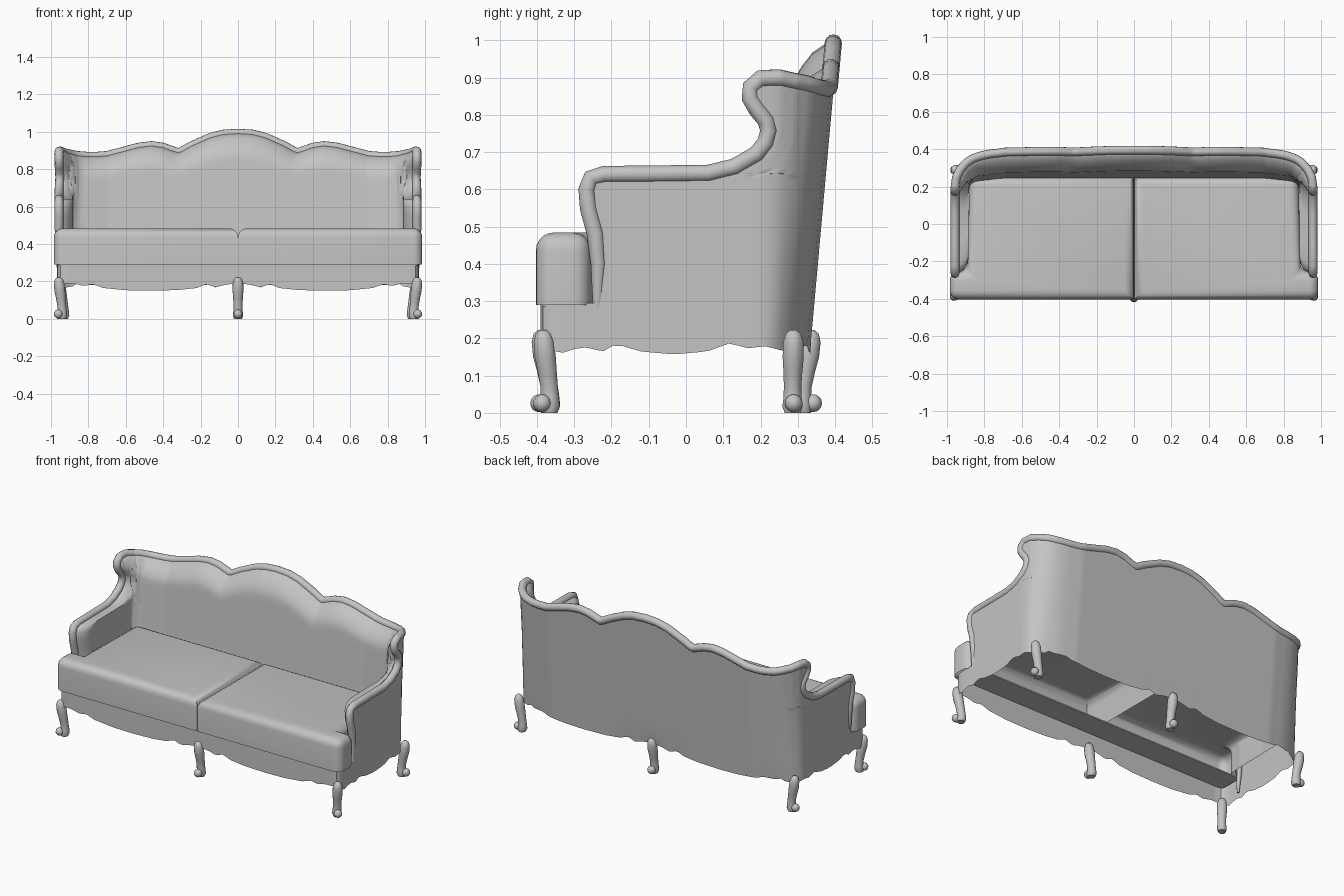
import bpy, bmesh, math
from mathutils import Vector

cube = bpy.data.objects.get("Cube")
if cube:
    bpy.data.objects.remove(cube, do_unlink=True)

mat = bpy.data.materials.new("grey upholstery")
mat.use_nodes = True
grey = (0.55, 0.55, 0.55, 1)
mat.diffuse_color = grey
mat.node_tree.nodes["Principled BSDF"].inputs["Base Color"].default_value = grey


def finish(obj, angle=40):
    """Give the object its material and smooth shading."""
    obj.data.materials.clear()
    obj.data.materials.append(mat)
    bpy.ops.object.select_all(action='DESELECT')
    obj.select_set(True)
    bpy.context.view_layer.objects.active = obj
    bpy.ops.object.shade_smooth_by_angle(angle=math.radians(angle))


def from_bmesh(name, bm):
    bmesh.ops.recalc_face_normals(bm, faces=bm.faces)
    mesh = bpy.data.meshes.new(name)
    bm.to_mesh(mesh)
    bm.free()
    obj = bpy.data.objects.new(name, mesh)
    bpy.context.collection.objects.link(obj)
    return obj


def lerp_table(table, t):
    for (a, va), (b, vb) in zip(table, table[1:]):
        if t <= b:
            return va + (vb - va) * max(0, (t - a) / (b - a))
    return table[-1][1]


def grid_faces(bm, rows):
    for lo, hi in zip(rows, rows[1:]):
        for j in range(len(lo) - 1):
            bm.faces.new((lo[j], lo[j + 1], hi[j + 1], hi[j]))


def mirror_x(obj):
    m = obj.modifiers.new("mirror", 'MIRROR')
    m.merge_threshold = 0.002


# Scalloped lower edge, along the long sides (by x) and the ends (by y)
SKIRT_X = [(0, .19), (.07, .182), (.12, .168), (.17, .186), (.22, .165), (.32, .154), (.47, .15),
           (.6, .153), (.72, .165), (.78, .186), (.82, .175), (.88, .19)]
SKIRT_Y = [(-.39, .19), (-.35, .155), (-.28, .178), (-.22, .165), (-.185, .185), (-.12, .165),
           (-.03, .157), (.06, .165), (.12, .187), (.175, .172), (.21, .18), (.27, .165), (.34, .19)]


def skirt(x, y):
    return lerp_table(SKIRT_X, x) if x < .88 else lerp_table(SKIRT_Y, y)


# Side silhouette of arm and wing, as (y, z), rising from the seat front
ARM = [(-.245, .2), (-.237, .3), (-.235, .4), (-.243, .48), (-.262, .55), (-.266, .6),
       (-.255, .63), (-.22, .64), (-.1, .641), (.06, .643), (.13, .66), (.19, .695), (.215, .725),
       (.224, .757), (.215, .785), (.19, .815), (.172, .845), (.174, .875), (.2, .897)]
# Plan of the rounded back corner, x by y, and its run into the back
BEND = [(.2, .957), (.25, .95), (.29, .93), (.325, .9)]
CORNER = [(.88, .341), (.86, .353), (.83, .364), (.8, .372), (.76, .379), (.72, .383)]
# Crest height of the back by x
CREST = [(0, .993), (.08, .988), (.15, .97), (.25, .925), (.3, .897), (.32, .89), (.35, .9),
         (.4, .918), (.46, .927), (.53, .919), (.6, .9), (.7, .874), (.78, .868), (.86, .874),
         (.93, .89), (.95, .899), (.957, .897)]
SIDE_COLS = 22
BACK_COLS = 36


def wall_row(y0, z0):
    """One level of the half wall, from the arm front round to the back centre."""
    f = (z0 - .2) / .697
    ys = [y0 + (.325 - y0) * i / SIDE_COLS for i in range(SIDE_COLS + 1)]
    plan = [(lerp_table(BEND, y), y) for y in ys] + CORNER
    plan += [(.72 * (1 - i / BACK_COLS), .387) for i in range(1, BACK_COLS + 1)]
    pts = []
    for x, y in plan:
        lean = min(1, max(0, (y - .2) / .15))
        z = .2 + f * (lerp_table(CREST, x) - .2)
        pts.append(Vector((x, y + lean * (z - .9) * .09, z)))
    return pts


def offset_row(pts, amount):
    """Move a level outward in plan; amount is a function of the point."""
    out = []
    last = len(pts) - 1
    for i, p in enumerate(pts):
        t = pts[min(i + 1, last)] - pts[max(i - 1, 0)]
        q = p + Vector((t.y, -t.x, 0)).normalized() * amount(p)
        if i == last:
            q.x = 0
        out.append(q)
    return out


def padding(y0, z0):
    """Inner upholstery depth: thin at the rail, fuller inside."""
    swell = min(1, max(0, .897 - z0) / .697 / .13) ** .6

    def amount(p):
        ramp = min(1, max(0, p.y - y0) / .07) ** .5
        back = min(1, max(0, .957 - p.x) / .15)
        return -(.018 + (.055 + .027 * back) * swell * ramp)
    return amount


# Upholstered shell: outer wall, padded inner wall and closing strips
levels = [wall_row(y, z) for y, z in ARM]
bm = bmesh.new()
outer_pts = [offset_row(r, lambda p: .012) for r in levels]
hem = [Vector((p.x, p.y - .003, skirt(p.x, p.y))) for p in outer_pts[0]]
outer = [[bm.verts.new(p) for p in r] for r in [hem] + outer_pts]
inner = [[bm.verts.new(p) for p in offset_row(r, padding(y, z))]
         for r, (y, z) in zip(levels[1:], ARM[1:])]
grid_faces(bm, outer)
grid_faces(bm, inner)
grid_faces(bm, [outer[-1], inner[-1]])
grid_faces(bm, [[r[0] for r in outer[2:]], [r[0] for r in inner]])
shell = from_bmesh("upholstered_shell", bm)
mirror_x(shell)
finish(shell, 60)

# Rounded rail following the arm fronts, wings and crest
half = [r[0] for r in levels] + levels[-1][1:]
path = half + [Vector((-p.x, p.y, p.z)) for p in reversed(half[:-1])]
curve = bpy.data.curves.new("show_rail", 'CURVE')
curve.dimensions = '3D'
curve.bevel_depth = .023
curve.bevel_resolution = 4
curve.use_fill_caps = True
spline = curve.splines.new('POLY')
spline.points.add(len(path) - 1)
for point, p in zip(spline.points, path):
    point.co = (*p, 1)
    point.radius = min(1, .3 + max(0, p.z - .2) * 3)
rail = bpy.data.objects.new("show_rail", curve)
bpy.context.collection.objects.link(rail)
bpy.ops.object.select_all(action='DESELECT')
rail.select_set(True)
bpy.context.view_layer.objects.active = rail
bpy.ops.object.convert(target='MESH')
finish(bpy.context.view_layer.objects.active, 60)

# Front seat board with scalloped hem
plan = [(.92 * i / 50, -.39) for i in range(51)]
plan += [(.95, -.384), (.965, -.365), (.969, -.33), (.969, -.3), (.969, -.27), (.969, -.23)]
bm = bmesh.new()
low = [bm.verts.new((x, y, skirt(x, y))) for x, y in plan]
high = [bm.verts.new((x, y, .295)) for x, y in plan]
grid_faces(bm, [low, high])
board = from_bmesh("seat_board", bm)
mirror_x(board)
finish(board)

# Flat ledge under the cushion fronts
bm = bmesh.new()
bmesh.ops.create_cube(bm, size=1)
bmesh.ops.scale(bm, verts=bm.verts, vec=(1.92, .15, .008))
bmesh.ops.translate(bm, verts=bm.verts, vec=(0, -.312, .29))
finish(from_bmesh("seat_ledge", bm))


# Two seat cushions, open below, that wrap round the arm fronts
def cushion(name, side):
    outline = [(.001, -.403), (.985, -.403), (.985, -.255), (.89, -.255), (.88, .25), (.001, .25)]
    bm = bmesh.new()
    base = bm.faces.new([bm.verts.new((side * x, y, .29)) for x, y in outline])
    ext = bmesh.ops.extrude_face_region(bm, geom=[base], use_keep_orig=True)
    for v in ext["geom"]:
        if isinstance(v, bmesh.types.BMVert):
            v.co.z = .484
    bmesh.ops.recalc_face_normals(bm, faces=bm.faces)
    edges = []
    for e in bm.edges:
        tops = [v.co.z > .4 for v in e.verts]
        seam_corner = not all(tops) and abs(e.verts[0].co.x) < .01
        if any(tops) and not seam_corner:
            edges.append(e)
    bmesh.ops.bevel(bm, geom=edges, offset=.05, segments=5, profile=.5,
                    affect='EDGES', clamp_overlap=True)
    under = [f for f in bm.faces if f.calc_center_median().z < .291]
    bmesh.ops.delete(bm, geom=under, context='FACES_ONLY')
    finish(from_bmesh(name, bm), 50)


cushion("left_cushion", 1)
cushion("right_cushion", -1)

# Cabriole legs: (height, outward shift, radius)
LEG = [(.222, .004, .01), (.212, .004, .021), (.19, .002, .028), (.15, -.003, .029), (.11, -.011, .026),
       (.07, -.018, .024), (.04, -.021, .025), (.018, -.02, .028), (0, -.018, .022)]


def leg(name, x, y, dx, dy):
    d = Vector((dx, dy, 0)).normalized()
    bm = bmesh.new()
    rings = []
    for z, shift, r in LEG:
        c = Vector((x, y, z)) + d * shift
        ring = [bm.verts.new(c + Vector((r * math.cos(a), r * math.sin(a), 0)))
                for a in (math.tau * i / 14 for i in range(14))]
        rings.append(ring + ring[:1])
    grid_faces(bm, rings)
    bm.faces.new(rings[0][:-1])
    bm.faces.new(rings[-1][:-1])
    toe = bmesh.ops.create_uvsphere(bm, u_segments=14, v_segments=8, radius=.024)
    bmesh.ops.translate(bm, verts=toe["verts"], vec=Vector((x, y, .026)) + d * .009)
    finish(from_bmesh(name, bm), 60)


for label, s in (("left", 1), ("right", -1)):
    leg("front_" + label + "_leg", s * .955, -.38, s, -1)
    leg("back_" + label + "_leg", s * .95, .288, s, .1)
leg("front_middle_leg", 0, -.385, 0, -1)
leg("back_middle_leg", 0, .332, 0, 1)
